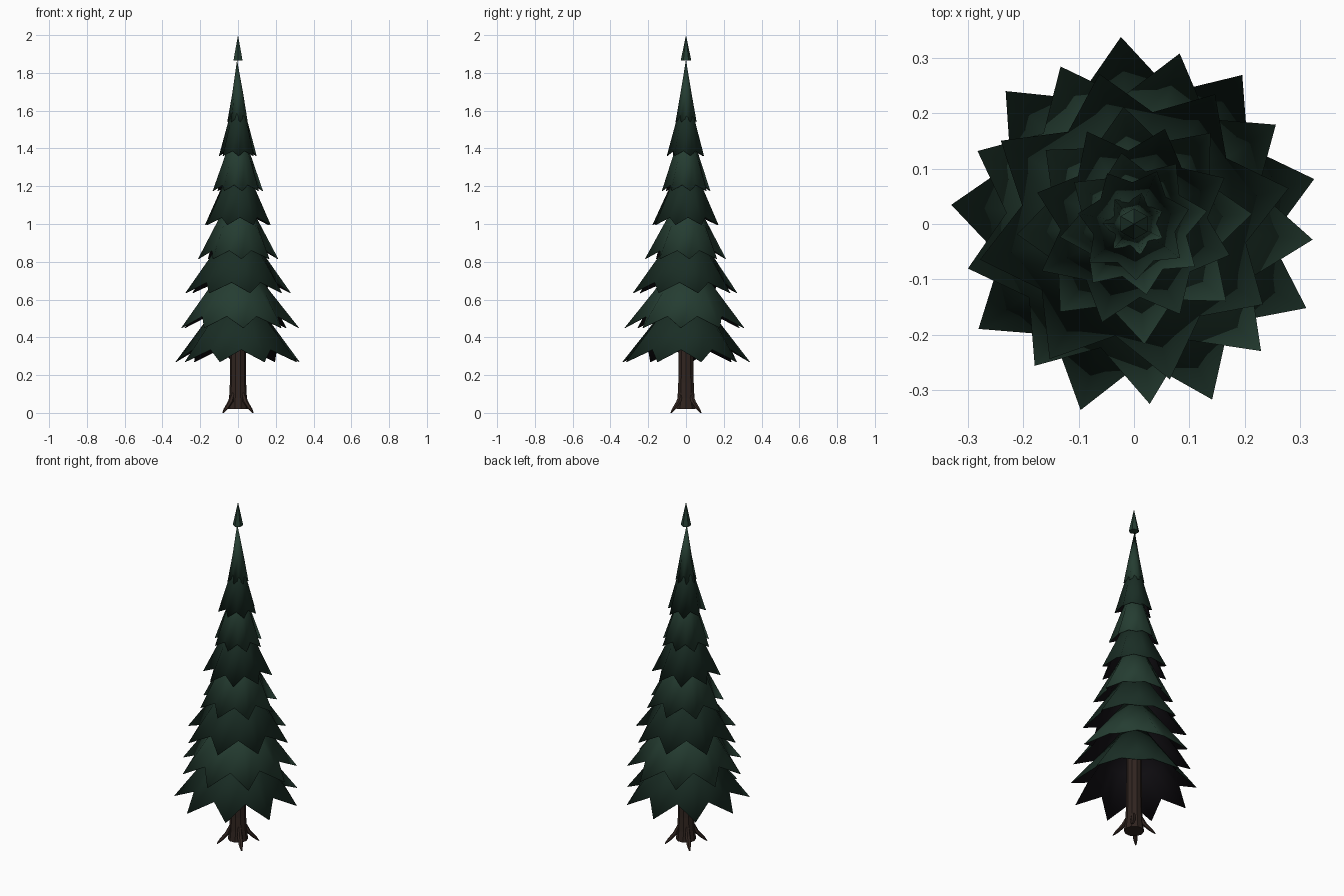
import bpy, bmesh, random
from math import sin, cos, radians, pi
from mathutils import Vector

if "Cube" in bpy.data.objects:
    bpy.data.objects.remove(bpy.data.objects["Cube"])

random.seed(4)


def material(name, rgb):
    m = bpy.data.materials.new(name)
    m.diffuse_color = (*rgb, 1)
    m.use_nodes = True
    m.node_tree.nodes["Principled BSDF"].inputs["Base Color"].default_value = m.diffuse_color
    return m


GREENS = [material("dark_needles", (0.010, 0.026, 0.018)),
          material("light_needles", (0.018, 0.046, 0.031))]
SHADE = material("inner_shade", (0.006, 0.005, 0.007))
BARK = material("bark", (0.030, 0.018, 0.014))


def finish(name, bm, mat, smooth=None):
    me = bpy.data.meshes.new(name)
    bmesh.ops.recalc_face_normals(bm, faces=bm.faces)
    bm.to_mesh(me)
    bm.free()
    ob = bpy.data.objects.new(name, me)
    bpy.context.collection.objects.link(ob)
    me.materials.append(mat)
    if smooth:
        bpy.context.view_layer.objects.active = ob
        ob.select_set(True)
        bpy.ops.object.shade_smooth_by_angle(angle=radians(smooth))
        ob.select_set(False)
    return ob


def tube(bm, rings, sides):
    """Lofted closed tube through (centre, radius) rings."""
    loops = []
    for c, r in rings:
        loops.append([bm.verts.new(Vector(c) + Vector((r * cos(2 * pi * i / sides),
                      r * sin(2 * pi * i / sides), 0))) for i in range(sides)])
    for a, b in zip(loops, loops[1:]):
        for i in range(sides):
            j = (i + 1) % sides
            bm.faces.new((a[i], a[j], b[j], b[i]))
    bm.faces.new(loops[0])
    bm.faces.new(loops[-1])


def skirt(name, z, r, height, points, start, mat):
    """Open hollow star-shaped skirt: drooping tips, raised notches, dark inside."""
    bm = bmesh.new()
    apex = bm.verts.new((-0.005, 0, z + height))
    rim, mid = [], []
    for i in range(points * 2):
        a = radians(start) + pi * i / points
        tip = i % 2 == 0
        rr = r * (random.uniform(0.96, 1.02) if tip else 0.72)
        zz = z if tip else z + 0.01 + 0.16 * r
        rim.append(bm.verts.new((rr * cos(a), rr * sin(a), zz)))
        m = r * (0.53 if tip else 0.48)
        mid.append(bm.verts.new((m * cos(a), m * sin(a), z + height * 0.45)))
    for i in range(points * 2):
        j = (i + 1) % (points * 2)
        bm.faces.new((rim[i], rim[j], mid[j], mid[i]))
        bm.faces.new((mid[i], mid[j], apex))
    ob = finish(name, bm, mat, 50)
    ob.data.materials.append(SHADE)
    mod = ob.modifiers.new("lining", 'SOLIDIFY')
    mod.thickness = 0.003
    mod.offset = -1
    mod.material_offset = 1


# Foliage tiers: tip height, radius, skirt height, points, first tip angle
TIERS = [(0.27, 0.345, 0.45, 9, 14),
         (0.45, 0.322, 0.43, 9, 35),
         (0.635, 0.285, 0.42, 8, 13),
         (0.815, 0.215, 0.42, 8, 5),
         (0.995, 0.185, 0.41, 8, 27),
         (1.175, 0.135, 0.40, 8, 10),
         (1.36, 0.105, 0.38, 7, 15),
         (1.54, 0.058, 0.33, 7, 25)]
for n, (z, r, h, p, a) in enumerate(TIERS):
    skirt(f"branch_tier_{n + 1}", z, r, h, p, a, GREENS[n % 2])

# Top spike
bm = bmesh.new()
bmesh.ops.create_cone(bm, cap_ends=True, segments=6, radius1=0.028, radius2=0, depth=0.135)
bmesh.ops.translate(bm, verts=bm.verts, vec=(0, 0, 1.9325))
finish("top_spike", bm, GREENS[1])

# Trunk
bm = bmesh.new()
tube(bm, [((0, 0, 0.02), 0.054), ((0, 0, 0.08), 0.047),
          ((0, 0, 0.16), 0.043), ((0, 0, 0.65), 0.038)], 10)
finish("trunk", bm, BARK)

# Four diagonal flared roots
for n in range(4):
    a = radians(45 + 90 * n)
    d = Vector((cos(a), sin(a), 0))
    bm = bmesh.new()
    tube(bm, [(d * 0.112 + Vector((0, 0, 0.0)), 0.004),
              (d * 0.090 + Vector((0, 0, 0.022)), 0.012),
              (d * 0.055 + Vector((0, 0, 0.060)), 0.015),
              (d * 0.034 + Vector((0, 0, 0.11)), 0.010)], 6)
    finish(f"root_{n + 1}", bm, BARK)
